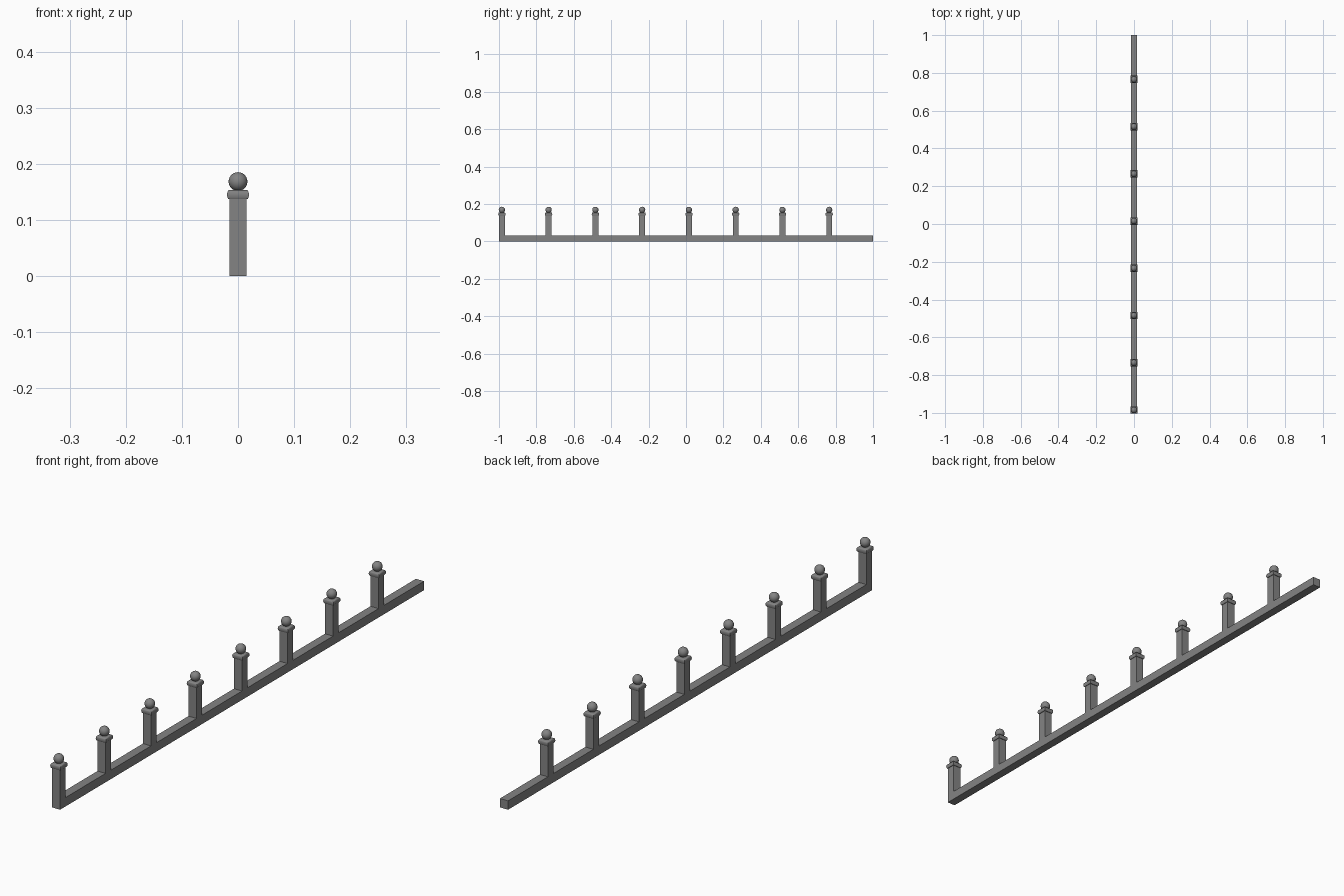
import bpy, bmesh

if "Cube" in bpy.data.objects:
    bpy.data.objects.remove(bpy.data.objects["Cube"])

H = 0.0155          # half width of rail and posts
RAIL_TOP = 0.031
POST_TOP = 0.138
COUNT, STEP = 8, 0.25
posts_y = [-1 + H + i * STEP for i in range(COUNT)]

mat = bpy.data.materials.new("stone grey")
mat.diffuse_color = (0.23, 0.23, 0.23, 1)
mat.use_nodes = True
mat.node_tree.nodes["Principled BSDF"].inputs["Base Color"].default_value = mat.diffuse_color


def finish(name, bm, smooth=False):
    bmesh.ops.recalc_face_normals(bm, faces=bm.faces)
    me = bpy.data.meshes.new(name)
    bm.to_mesh(me)
    bm.free()
    me.materials.append(mat)
    for p in me.polygons:
        p.use_smooth = smooth
    ob = bpy.data.objects.new(name, me)
    bpy.context.collection.objects.link(ob)
    return ob


# rail and square posts: one side outline extruded across x
outline = [(-1, 0)]
for i, y in enumerate(posts_y):
    if i:
        outline.append((y - H, RAIL_TOP))
    outline += [(y - H, POST_TOP), (y + H, POST_TOP), (y + H, RAIL_TOP)]
outline += [(1, RAIL_TOP), (1, 0)]
bm = bmesh.new()
face = bm.faces.new([bm.verts.new((-H, y, z)) for y, z in outline])
ext = bmesh.ops.extrude_face_region(bm, geom=[face], use_keep_orig=True)
bmesh.ops.translate(bm, vec=(2 * H, 0, 0),
                    verts=[v for v in ext["geom"] if isinstance(v, bmesh.types.BMVert)])
finish("rail_with_posts", bm)

# square collar with a rounded edge: (half width, height)
collar = [(0.0145, 0.137), (0.0172, 0.1375), (0.019, 0.1405), (0.0195, 0.1455),
          (0.019, 0.150), (0.0172, 0.153), (0.0145, 0.154)]
for i, y in enumerate(posts_y, 1):
    bm = bmesh.new()
    rings = [[bm.verts.new((sx * r, y + sy * r, z))
              for sx, sy in ((-1, -1), (1, -1), (1, 1), (-1, 1))] for r, z in collar]
    for a, b in zip(rings, rings[1:]):
        for k in range(4):
            n = (k + 1) % 4
            bm.faces.new((a[k], a[n], b[n], b[k]))
    bm.faces.new(rings[0])
    bm.faces.new(rings[-1])
    ob = finish(f"post_collar_{i}", bm, True)
    bpy.ops.object.select_all(action='DESELECT')
    ob.select_set(True)
    bpy.context.view_layer.objects.active = ob
    bpy.ops.object.shade_smooth_by_angle(angle=0.8)

    # ball finial
    bm = bmesh.new()
    bmesh.ops.create_uvsphere(bm, u_segments=24, v_segments=14, radius=0.0168)
    bmesh.ops.translate(bm, vec=(0, y, 0.1685), verts=bm.verts)
    finish(f"ball_finial_{i}", bm, True)
